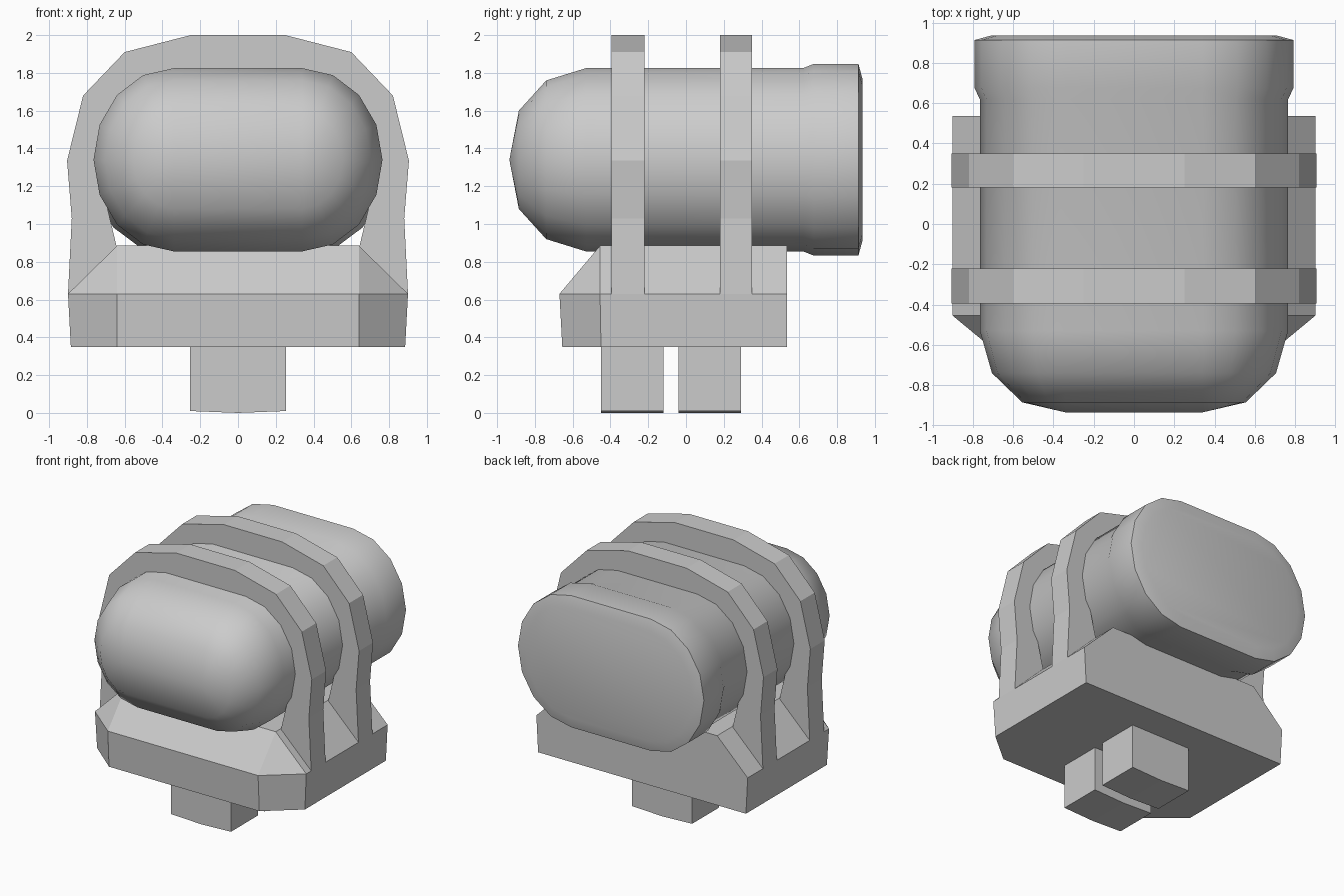
import bpy, bmesh, math

if "Cube" in bpy.data.objects:
    bpy.data.objects.remove(bpy.data.objects["Cube"])


def loft(name, rings, cap_start=True, smooth=None):
    """Skin a list of equal-length vertex rings into one closed object."""
    bm = bmesh.new()
    vs = [[bm.verts.new(p) for p in r] for r in rings]
    n = len(vs[0])
    for a, b in zip(vs, vs[1:]):
        for i in range(n):
            j = (i + 1) % n
            bm.faces.new((a[i], a[j], b[j], b[i]))
    if cap_start:
        bm.faces.new(vs[0])
    bm.faces.new(vs[-1])
    bmesh.ops.remove_doubles(bm, verts=bm.verts, dist=0.0005)
    bmesh.ops.recalc_face_normals(bm, faces=bm.faces)
    me = bpy.data.meshes.new(name)
    bm.to_mesh(me)
    bm.free()
    ob = bpy.data.objects.new(name, me)
    bpy.context.collection.objects.link(ob)
    if smooth:
        bpy.ops.object.select_all(action='DESELECT')
        ob.select_set(True)
        bpy.context.view_layer.objects.active = ob
        bpy.ops.object.shade_smooth_by_angle(angle=math.radians(smooth))
    return ob


def prism(name, profile, y0, y1):
    """Extrude an xz profile along y."""
    return loft(name, [[(x, y, z) for x, z in profile] for y in (y0, y1)])


def capsule_ring(y, rx, rz, flat=0.34, zc=1.34):
    """Stretched 16-sided section: two half ellipses joined by flat top and bottom."""
    pts = []
    for side, start in ((1, -90), (-1, 90)):
        for k in range(9):
            a = math.radians(start + 22.5 * k)
            pts.append((side * flat + rx * math.cos(a), y, zc + rz * math.sin(a)))
    return pts


# Main barrel: domed front, straight middle, raised band and bevelled flat back
sections = [(-0.935, 0, 0), (-0.885, 0.215, 0.26), (-0.74, 0.365, 0.42),
            (-0.53, 0.425, 0.485), (0.62, 0.425, 0.485), (0.675, 0.452, 0.507),
            (0.913, 0.452, 0.507), (0.935, 0.37, 0.425)]
loft("barrel", [capsule_ring(*s) for s in sections], cap_start=False, smooth=32)

# Two hoops strapping the barrel to the base
outer = [(0.90, 0.63), (0.88, 1.03), (0.905, 1.335), (0.82, 1.68), (0.60, 1.91), (0.25, 2.0)]
inner = [(0.25, 1.81), (0.48, 1.77), (0.62, 1.67), (0.71, 1.53), (0.74, 1.34),
         (0.695, 1.10), (0.64, 0.87)]
hoop = outer + [(-x, z) for x, z in reversed(outer)]
hoop += [(-x, z) for x, z in reversed(inner)] + inner[::1]
# inner edge runs back from left foot over the top to the right foot
for name, y0, y1 in (("front_hoop", -0.395, -0.22), ("rear_hoop", 0.18, 0.35)):
    prism(name, hoop, y0, y1)


def base_ring(z, x, front, side_front, back=0.535, fx=0.64):
    right = [(fx, front, z), (x, side_front, z), (x, back, z)]
    return right + [(-a, b, c) for a, b, c in reversed(right)]


# Base block: clipped front corners, sloped shoulders, straight back
loft("base", [base_ring(0.35, 0.885, -0.655, -0.45),
              base_ring(0.63, 0.90, -0.67, -0.455),
              base_ring(0.885, 0.64, -0.455, -0.455)])

# Two mounting pegs with slightly bowed undersides
peg = [(-0.255, 0.38), (-0.255, 0.01), (0, 0), (0.255, 0.01), (0.255, 0.38)]
for name, y0, y1 in (("front_peg", -0.45, -0.12), ("rear_peg", -0.04, 0.29)):
    prism(name, peg, y0, y1)
